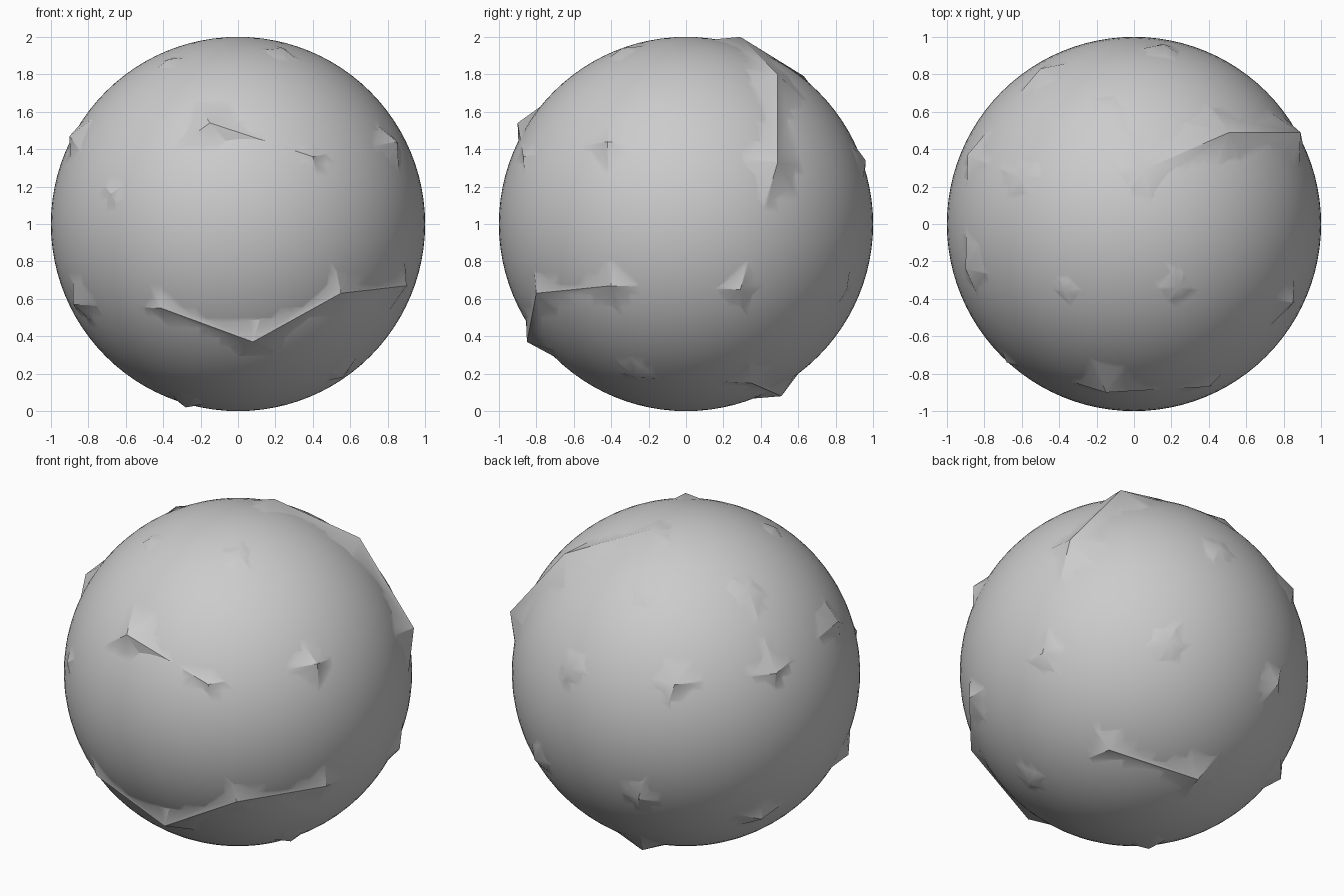
import bpy, bmesh, math

cube = bpy.data.objects.get("Cube")
if cube:
    bpy.data.objects.remove(cube, do_unlink=True)

# One grey stone colour
grey = bpy.data.materials.new("stone grey")
grey.use_nodes = True
grey.diffuse_color = (0.6, 0.6, 0.6, 1)
grey.node_tree.nodes["Principled BSDF"].inputs["Base Color"].default_value = (0.6, 0.6, 0.6, 1)

# Tips of the faceted rock that poke through the ball
tips = [
    (.08, -.85, .37), (.55, -.8, .63), (-.41, -.83, .55), (-.88, -.37, .57),
    (-.15, -.9, 1.54), (.4, -.87, 1.36), (-.68, -.74, 1.16), (.85, -.42, 1.44),
    (.9, -.4, .67), (.93, .29, .65), (.89, .49, 1.33), (.51, .49, 1.8),
    (.24, -.34, 1.94), (-.37, -.36, 1.88), (.16, .96, 1.34), (-.15, .63, 1.79),
    (.05, .29, 2), (-.5, .83, 1.37), (-.61, .25, 1.79), (-.89, .37, 1.37),
    (-.9, -.24, 1.47), (-.05, .51, .08), (-.28, -.2, .02), (.56, -.27, .18),
    (.46, .86, .65), (-.31, .92, .63), (-.79, .37, .42), (.48, .35, .15),
]

# Faceted rock: hull around the tips
bm = bmesh.new()
for tip in tips:
    bm.verts.new(tip)
bmesh.ops.convex_hull(bm, input=bm.verts)
bmesh.ops.recalc_face_normals(bm, faces=bm.faces)
mesh = bpy.data.meshes.new("faceted_rock")
bm.to_mesh(mesh)
bm.free()
mesh.materials.append(grey)
rock = bpy.data.objects.new("faceted_rock", mesh)
bpy.context.collection.objects.link(rock)

# Smooth ball
bpy.ops.mesh.primitive_uv_sphere_add(segments=96, ring_count=48, radius=1, location=(0, 0, 1))
ball = bpy.context.object
ball.name = "round_boulder"
ball.data.materials.append(grey)

# Join both into one skin
union = ball.modifiers.new("rock_union", "BOOLEAN")
union.operation = "UNION"
union.solver = "EXACT"
union.object = rock
bpy.ops.object.modifier_apply(modifier=union.name)
bpy.data.objects.remove(rock, do_unlink=True)
bpy.ops.object.shade_smooth_by_angle(angle=math.radians(30))
